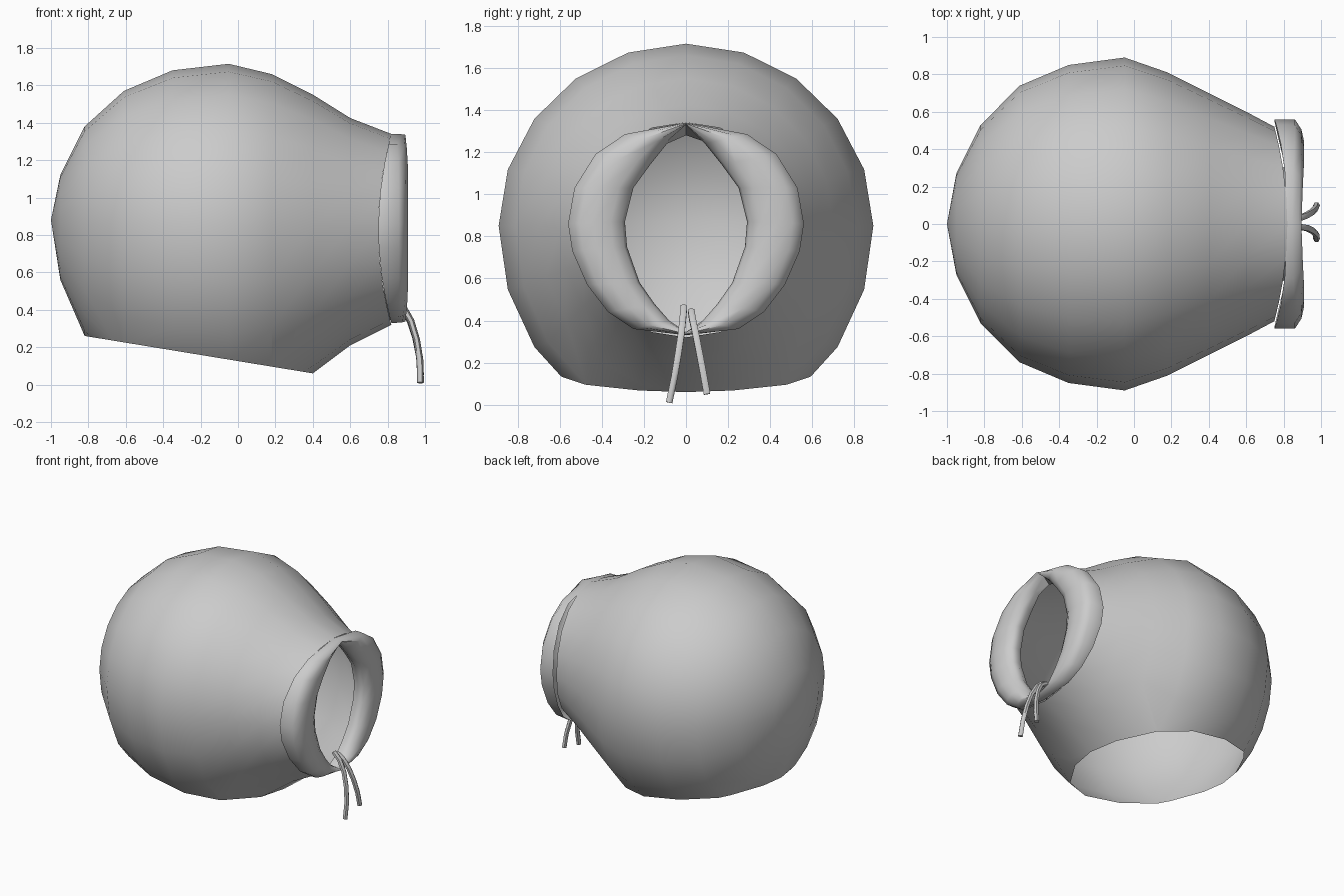
import bpy, bmesh, math
from mathutils import Vector

if "Cube" in bpy.data.objects:
    bpy.data.objects.remove(bpy.data.objects["Cube"])


def finish(name, bm, angle=60):
    bmesh.ops.remove_doubles(bm, verts=bm.verts, dist=0.002)
    bmesh.ops.recalc_face_normals(bm, faces=bm.faces)
    me = bpy.data.meshes.new(name)
    bm.to_mesh(me)
    bm.free()
    ob = bpy.data.objects.new(name, me)
    bpy.context.collection.objects.link(ob)
    bpy.ops.object.select_all(action='DESELECT')
    ob.select_set(True)
    bpy.context.view_layer.objects.active = ob
    bpy.ops.object.shade_smooth_by_angle(angle=math.radians(angle))
    return ob


def loft(rings, closed=True):
    """Skin a list of equally long point rings."""
    bm = bmesh.new()
    rows = [[bm.verts.new(p) for p in r] for r in rings]
    n = len(rows[0])
    for a, b in zip(rows, rows[1:]):
        for i in range(n if closed else n - 1):
            j = (i + 1) % n
            bm.faces.new((a[i], a[j], b[j], b[i]))
    return bm


# hood: elliptical sections along x (x, top, bottom, half width, widest height)
SECTIONS = [
    (-1.0, .88, .88, 0, .88), (-.95, 1.12, .56, .27, .87),
    (-.82, 1.38, .26, .53, .86), (-.61, 1.57, .02, .74, .86),
    (-.35, 1.68, -.09, .85, .86), (-.05, 1.715, -.13, .89, .85),
    (.18, 1.66, -.09, .81, .85), (.40, 1.55, .06, .70, .85),
    (.60, 1.425, .21, .60, .84), (.75, 1.34, .32, .52, .83)]
N = 20
rings = []
for k, (x, top, bot, w, c) in enumerate(SECTIONS):
    ring = []
    for i in range(N):
        a = math.tau * i / N
        ca = math.cos(a)
        z = c + ca * ((top - c) if ca > 0 else (c - bot))
        dx = .07 * ca * ca if k == len(SECTIONS) - 1 else 0
        ring.append((x + dx, w * math.sin(a), z))
    rings.append(ring)
bm = loft(rings)
# neck opening: slanted cut through the bottom
bmesh.ops.bisect_plane(bm, geom=bm.verts[:] + bm.edges[:] + bm.faces[:],
                       dist=1e-4, plane_co=(-.82, 0, .26),
                       plane_no=(-.164, 0, -1), clear_outer=True)
finish("hood", bm)

# face collar: puffed band between an outer oval and an inner almond (y, z)
OUTER = [(0, 1.34), (.29, 1.285), (.43, 1.19), (.53, 1.03), (.56, .86),
         (.54, .73), (.47, .57), (.37, .44), (.25, .36), (0, .33)]
INNER = [(0, 1.33), (.09, 1.24), (.17, 1.14), (.25, 1.03), (.29, .87),
         (.28, .75), (.22, .58), (.15, .48), (.08, .40), (0, .345)]
# band profile: (x, blend from outer to inner)
BAND = [(None, 0), (.86, 0), (.895, .2), (.91, .45), (.90, .75), (.87, .95),
        (.83, 1), (.78, .92)]


def collar_point(i, side, x, s):
    (oy, oz), (iy, iz) = OUTER[i], INNER[i]
    h = (oz - .835) / .505
    if x is None:
        x = .75 + .07 * h * h
    elif x > .85:
        x -= .015 * h ** 6
    z = oz + (iz - oz) * s
    if i == 0 and x < .8:
        z = 1.28
    return (x, side * (oy + (iy - oy) * s), z)


loop = [(i, 1) for i in range(10)] + [(i, -1) for i in range(8, 0, -1)]
finish("face_collar",
       loft([[collar_point(i, sd, x, s) for i, sd in loop] for x, s in BAND]))


# drawstrings: thin hexagonal tubes hanging from the collar bottom
def tube(name, pts, r, sides=6):
    pts = [Vector(p) for p in pts]
    rings = []
    for i, p in enumerate(pts):
        t = (pts[min(i + 1, len(pts) - 1)] - pts[max(i - 1, 0)]).normalized()
        u = t.cross(Vector((0, 1, 0))).normalized()
        v = t.cross(u)
        rings.append([p + r * (u * math.cos(math.tau * k / sides) +
                               v * math.sin(math.tau * k / sides))
                      for k in range(sides)])
    bm = loft(rings)
    bmesh.ops.holes_fill(bm, edges=bm.edges[:])
    finish(name, bm)


tube("drawstring_left", [(.83, -.01, .465), (.88, -.014, .42), (.925, -.022, .34),
                         (.955, -.037, .24), (.973, -.055, .13), (.976, -.08, .01)], .018)
tube("drawstring_right", [(.83, .025, .445), (.88, .03, .41), (.92, .045, .34),
                          (.95, .063, .25), (.97, .082, .15), (.976, .1, .05)], .018)
